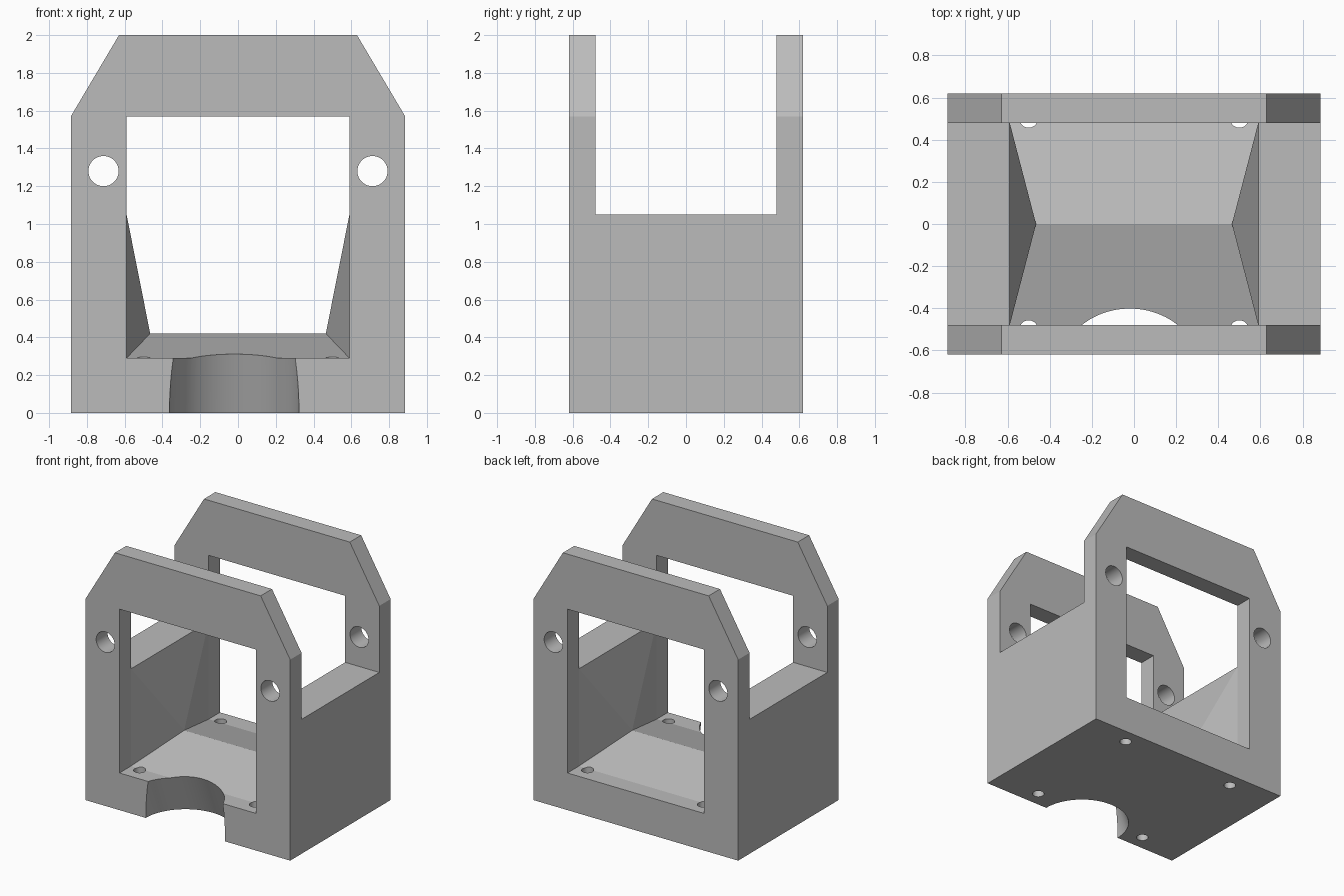
import bpy
import bmesh
import math
from mathutils import Matrix, Vector

old = bpy.data.objects.get("Cube")
if old:
    bpy.data.objects.remove(old, do_unlink=True)

HALF_X, HALF_Y, INNER_Y = 0.885, 0.62, 0.48
OPEN_X, FLOOR_Z, WALL_Z, LINTEL_Z = 0.59, 0.29, 1.05, 1.57

grey = bpy.data.materials.new("plain_grey")
grey.use_nodes = True
colour = (0.5, 0.5, 0.5, 1)
grey.diffuse_color = colour
grey.node_tree.nodes["Principled BSDF"].inputs["Base Color"].default_value = colour


def add_object(name, bm):
    bmesh.ops.recalc_face_normals(bm, faces=bm.faces)
    mesh = bpy.data.meshes.new(name)
    bm.to_mesh(mesh)
    bm.free()
    obj = bpy.data.objects.new(name, mesh)
    bpy.context.collection.objects.link(obj)
    mesh.materials.append(grey)
    return obj


def box(name, size, centre):
    bm = bmesh.new()
    bmesh.ops.create_cube(bm, size=1)
    bmesh.ops.scale(bm, vec=size, verts=bm.verts)
    bmesh.ops.translate(bm, vec=centre, verts=bm.verts)
    return add_object(name, bm)


def cylinder(name, radius, depth, matrix, segments=48):
    bm = bmesh.new()
    bmesh.ops.create_cone(bm, cap_ends=True, segments=segments, radius1=radius,
                          radius2=radius, depth=depth, matrix=matrix)
    return add_object(name, bm)


def pinched_opening():
    """Window through both plates, narrowing to a waist at y = 0."""
    bm = bmesh.new()
    rings = []
    for y in (-0.8, -INNER_Y, 0, INNER_Y, 0.8):
        a, z = (0.465, 0.42) if y == 0 else (OPEN_X, FLOOR_Z)
        outline = [(-a, z), (a, z), (OPEN_X, WALL_Z), (OPEN_X, LINTEL_Z),
                   (-OPEN_X, LINTEL_Z), (-OPEN_X, WALL_Z)]
        rings.append([bm.verts.new((px, y, pz)) for px, pz in outline])
    for s, (r0, r1) in enumerate(zip(rings, rings[1:])):
        for j in range(6):
            k = (j + 1) % 6
            if s in (1, 2) and j in (1, 5):
                # Lower side walls fan out from the waist point
                low, high = (j, k) if j == 1 else (k, j)
                waist, end = (r1, r0) if s == 1 else (r0, r1)
                bm.faces.new((end[low], end[high], waist[low]))
                bm.faces.new((end[high], waist[high], waist[low]))
            else:
                bm.faces.new((r0[j], r0[k], r1[k], r1[j]))
    bm.faces.new(rings[0])
    bm.faces.new(rings[-1])
    return add_object("opening_cutter", bm)


# Solid block with the chamfered frame outline
bm = bmesh.new()
outline = [(-HALF_X, 0), (HALF_X, 0), (HALF_X, LINTEL_Z), (0.63, 2),
           (-0.63, 2), (-HALF_X, LINTEL_Z)]
face = bm.faces.new([bm.verts.new((x, -HALF_Y, z)) for x, z in outline])
side = bmesh.ops.extrude_face_region(bm, geom=[face])["geom"]
bmesh.ops.translate(bm, vec=(0, 2 * HALF_Y, 0),
                    verts=[v for v in side if isinstance(v, bmesh.types.BMVert)])
body = add_object("bracket_body", bm)

# Slot between the plates, and the window
cutters = [box("slot_cutter", (3, 2 * INNER_Y, 2), (0, 0, WALL_Z + 1)),
           pinched_opening()]

# Pivot holes through both plates, and screw holes in the floor
turn = Matrix.Rotation(math.pi / 2, 4, "X")
for x in (-1, 1):
    cutters.append(cylinder("pivot_hole_cutter", 0.08, 3,
                            Matrix.Translation((0.712 * x, 0, 1.28)) @ turn))
    for y in (-1, 1):
        cutters.append(cylinder("screw_hole_cutter", 0.043, 0.8,
                                Matrix.Translation((0.5 * x, 0.5 * y, 0.1)), 32))

# Leaning round notch in the front of the floor
lean = Matrix.Identity(4)
lean[1][2] = -0.4
cutters.append(cylinder("notch_cutter", 0.343, 0.8,
                        Matrix.Translation(Vector((-0.02, -0.62, 0))) @ lean, 96))

bpy.context.view_layer.objects.active = body
body.select_set(True)
for cutter in cutters:
    mod = body.modifiers.new(cutter.name, "BOOLEAN")
    mod.operation = "DIFFERENCE"
    mod.solver = "EXACT"
    mod.object = cutter
    bpy.ops.object.modifier_apply(modifier=mod.name)
for cutter in cutters:
    bpy.data.objects.remove(cutter, do_unlink=True)

bpy.ops.object.shade_smooth_by_angle(angle=math.radians(12))
